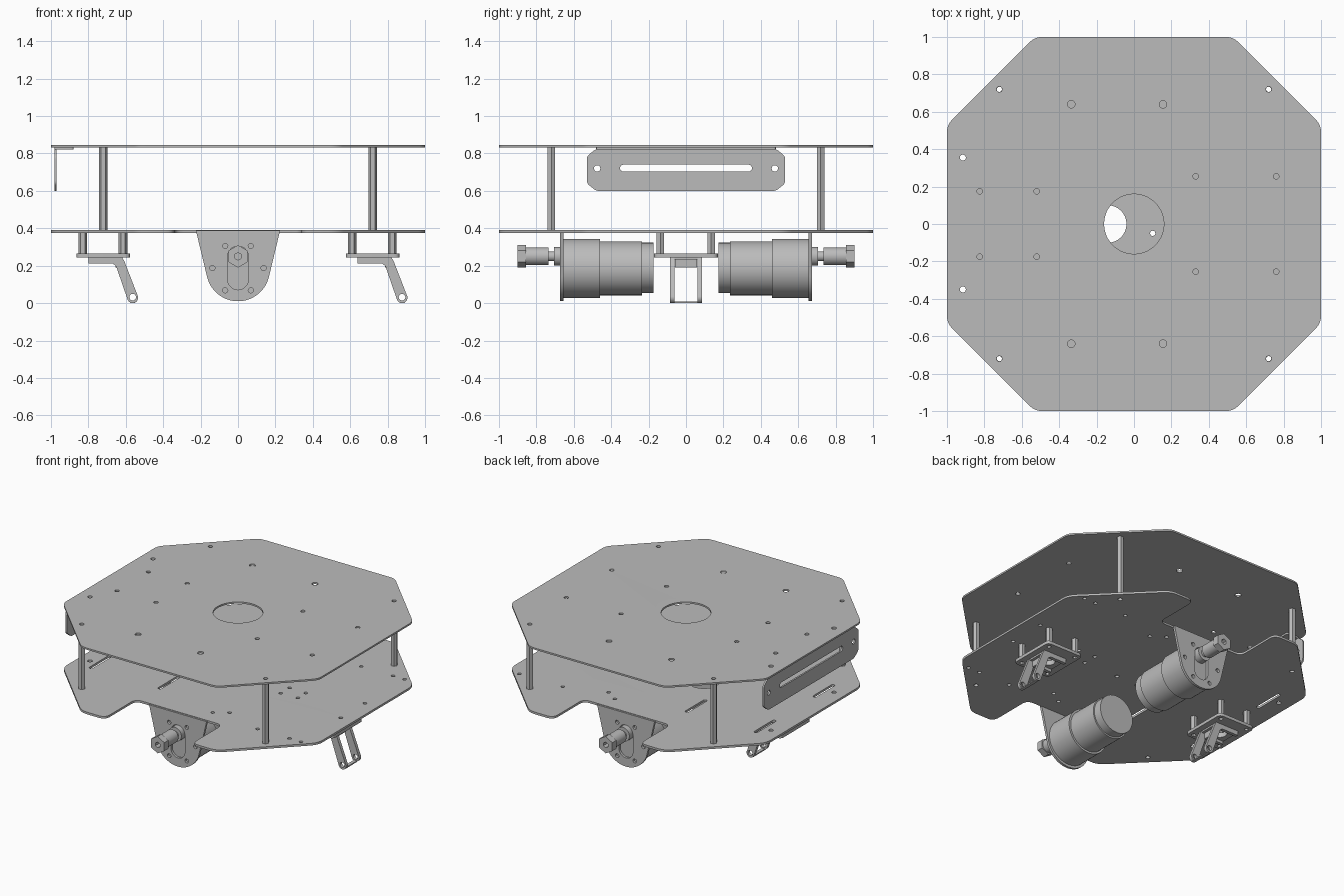
import bpy, bmesh
from math import pi, cos, sin, radians
from mathutils import Matrix, Vector

cube = bpy.data.objects.get("Cube")
if cube:
    bpy.data.objects.remove(cube, do_unlink=True)

metal = bpy.data.materials.new("grey metal")
metal.use_nodes = True
metal.diffuse_color = (0.5, 0.5, 0.5, 1)
metal.node_tree.nodes["Principled BSDF"].inputs["Base Color"].default_value = (0.5, 0.5, 0.5, 1)


def add(name, mesh):
    mesh.materials.clear()
    mesh.materials.append(metal)
    mesh.shade_smooth()
    mesh.set_sharp_from_angle(angle=radians(30))
    ob = bpy.data.objects.new(name, mesh)
    bpy.context.collection.objects.link(ob)
    return ob


# Outline helpers
def circle(x, y, r, n=20, start=0.0):
    return [(x + r * cos(start + 2 * pi * i / n), y + r * sin(start + 2 * pi * i / n)) for i in range(n)]


def arc(x, y, r, a, b, n=16):
    return [(x + r * cos(radians(a + (b - a) * i / n)), y + r * sin(radians(a + (b - a) * i / n)))
            for i in range(n + 1)]


def slot(x, y, half, r, upright=True):
    pts = arc(0, half, r, 0, 180, 10) + arc(0, -half, r, 180, 360, 10)
    return [(x + u, y + v) if upright else (x + v, y - u) for u, v in pts]


def rounded(points, r, n=5):
    out = []
    for i, p in enumerate(points):
        p = Vector(p)
        a = p + (Vector(points[i - 1]) - p).normalized() * r
        b = p + (Vector(points[(i + 1) % len(points)]) - p).normalized() * r
        for k in range(n + 1):
            t = k / n
            out.append(tuple(a * (1 - t) ** 2 + p * 2 * t * (1 - t) + b * t * t))
    return out


# Orientation of a flat outline: axis the thickness runs along
AXES = {"z": Matrix.Identity(3),
        "y": Matrix(((1, 0, 0), (0, 0, -1), (0, 1, 0))),
        "x": Matrix(((0, 0, 1), (1, 0, 0), (0, 1, 0)))}


def sheet(name, outlines, lo, hi, axis="z", offset=(0, 0, 0), turn=0):
    """Flat outline with holes, thickened between lo and hi along an axis."""
    curve = bpy.data.curves.new(name, "CURVE")
    curve.dimensions = "2D"
    curve.fill_mode = "BOTH"
    curve.extrude = (hi - lo) / 2
    for pts in outlines:
        sp = curve.splines.new("POLY")
        sp.points.add(len(pts) - 1)
        for q, (u, v) in zip(sp.points, pts):
            q.co = (u, v, 0, 1)
        sp.use_cyclic_u = True
    tmp = bpy.data.objects.new(name + " outline", curve)
    bpy.context.collection.objects.link(tmp)
    bpy.context.view_layer.update()
    mesh = bpy.data.meshes.new_from_object(tmp.evaluated_get(bpy.context.evaluated_depsgraph_get()))
    bpy.data.objects.remove(tmp, do_unlink=True)
    bm = bmesh.new()
    bm.from_mesh(mesh)
    bmesh.ops.remove_doubles(bm, verts=bm.verts, dist=0.00001)
    bmesh.ops.recalc_face_normals(bm, faces=bm.faces)
    bm.to_mesh(mesh)
    bm.free()
    mid = Vector([(lo + hi) / 2 if a == axis else 0 for a in "xyz"]) + Vector(offset)
    mesh.transform(Matrix.Rotation(turn, 4, "Z") @ Matrix.Translation(mid) @ AXES[axis].to_4x4())
    return add(name, mesh)


# Deck plates
octagon = [(-.53, -1), (.53, -1), (1, -.53), (1, .53), (.53, 1), (-.53, 1), (-1, .53), (-1, -.53)]
bite = [(-.34, -1), (-.34, -.66), (.34, -.66), (.34, -1)]
notched = ([octagon[0]] + bite + octagon[1:5] + [(-x, -y) for x, y in bite] + octagon[5:])
through = [circle(x, y, .015) for x in (-.72, .72) for y in (-.72, .72)]
through += [circle(-.915, y, .016) for y in (-.35, .355)]

top_holes = [circle(0, 0, .16, 48)] + through
for s in (-1, 1):
    top_holes += [circle(x, s * .64, .02) for x in (-.335, .155)]
    top_holes += [circle(x, s * .175, .015) for x in (-.825, -.52)]
    top_holes += [circle(x, s * .255, .015) for x in (.33, .76)]
sheet("top_deck", [rounded(octagon, .04)] + top_holes, .833, .845)

low_holes = [circle(-.14, 0, .1, 32), circle(.1, -.05, .014)] + through
for s in (-1, 1):
    low_holes += [slot(x, s * .33, .1, .013) for x in (-.85, -.31)]
    low_holes += [circle(x, s * .58, .013) for x in (.56, .81, .9)]
    low_holes += [circle(.18, s * .54, .013), circle(.27, s * .48, .013)]
    low_holes += [circle(.9, s * .135, .013), circle(.5, s * .045, .013), circle(.37, s * .05, .013)]
sheet("lower_deck", [rounded(notched, .05)] + low_holes, .376, .391)


# Hollow hexagonal spacers
def spacer(name, x, y, lo, hi):
    sheet(name, [circle(x, y, .023, 6), circle(x, y, .014, 12)], lo, hi)


for x in (-.72, .72):
    for y in (-.72, .72):
        spacer("deck_spacer", x, y, .391, .833)

# Slotted side bracket with its top flange
face = [(-.48, .60), (.48, .60), (.53, .64), (.53, .785), (.485, .822), (-.485, .822), (-.53, .785), (-.53, .64)]
sheet("side_bracket", [rounded(face, .015), slot(0, .722, .335, .018, False),
                       circle(-.475, .72, .017), circle(.475, .72, .017)], -.982, -.97, "x")
flange = [(-.982, -.48), (-.88, -.48), (-.88, .48), (-.982, .48)]
sheet("side_bracket_flange", [rounded(flange, .012)] +
      [circle(-.915, y, .016) for y in (-.35, .355)], .82, .833)

# Motors, mounts and shaft couplings, front and back
mount = [(.225, .388), (-.225, .388)] + arc(0, .18, .17, 193, 347, 28)
screws = [circle(.137 * cos(radians(a)), .187 + .137 * sin(radians(a)), .014, 14)
          for a in (0, 60, 120, 180, 240, 300)]
stages = [("motor_gearbox", .186, .158, -.656, -.46),
          ("motor_body", .186, .144, -.46, -.235),
          ("motor_cap", .188, .135, -.235, -.175),
          ("shaft_boss", .25, .05, -.705, -.65),
          ("motor_shaft", .25, .026, -.745, -.70),
          ("shaft_coupling", .25, .047, -.855, -.735)]
for side, turn in (("front", 0), ("back", pi)):
    sheet(side + "_motor_mount", [mount, slot(0, .188, .062, .055)] + screws, -.673, -.656, "y", turn=turn)
    for name, z, r, lo, hi in stages:
        sheet(side + "_" + name, [circle(0, z, r, 48)], lo, hi, "y", turn=turn)
    sheet(side + "_hex_hub", [circle(0, .25, .06, 6, pi / 6), circle(0, .25, .02, 6, pi / 6)],
          -.9, -.855, "y", turn=turn)

# Caster brackets, both facing the same way
arm = [(-.08, .245), (-.08, .212), (.05, .212), (.068, .198)] + arc(.157, .029, .029, 195, 375, 14)
arm += [(.112, .225), (.1, .245)]
pad = [(-.143, -.17), (.143, -.17), (.143, .17), (-.143, .17)]
crown = [(-.08, -.085), (.1, -.085), (.1, .085), (-.08, .085)]
web = [(-.06, .19), (.06, .19), (.06, .24), (-.06, .24)]
for side, x in (("right", -.72), ("left", .72)):
    at = (x, 0, 0)
    corners = [(dx, dy) for dx in (-.11, .105) for dy in (-.137, .135)]
    sheet(side + "_caster_pad", [rounded(pad, .03), circle(0, 0, .045, 24)] +
          [circle(u, v, .014, 12) for u, v in corners], .244, .266, offset=at)
    sheet(side + "_caster_crown", [crown, circle(0, 0, .045, 24)], .232, .245, offset=at)
    sheet(side + "_caster_web", [web], .066, .08, "x", at)
    for lo in (-.085, .062):
        sheet(side + "_caster_arm", [arm, circle(.157, .032, .018, 16)], lo, lo + .023, "y", at)
    sheet(side + "_caster_tie", [[(.145, -.07), (.169, -.07), (.169, .07), (.145, .07)]], 0, .008, offset=at)
    for u, v in corners:
        spacer(side + "_caster_spacer", x + u, v, .265, .377)
